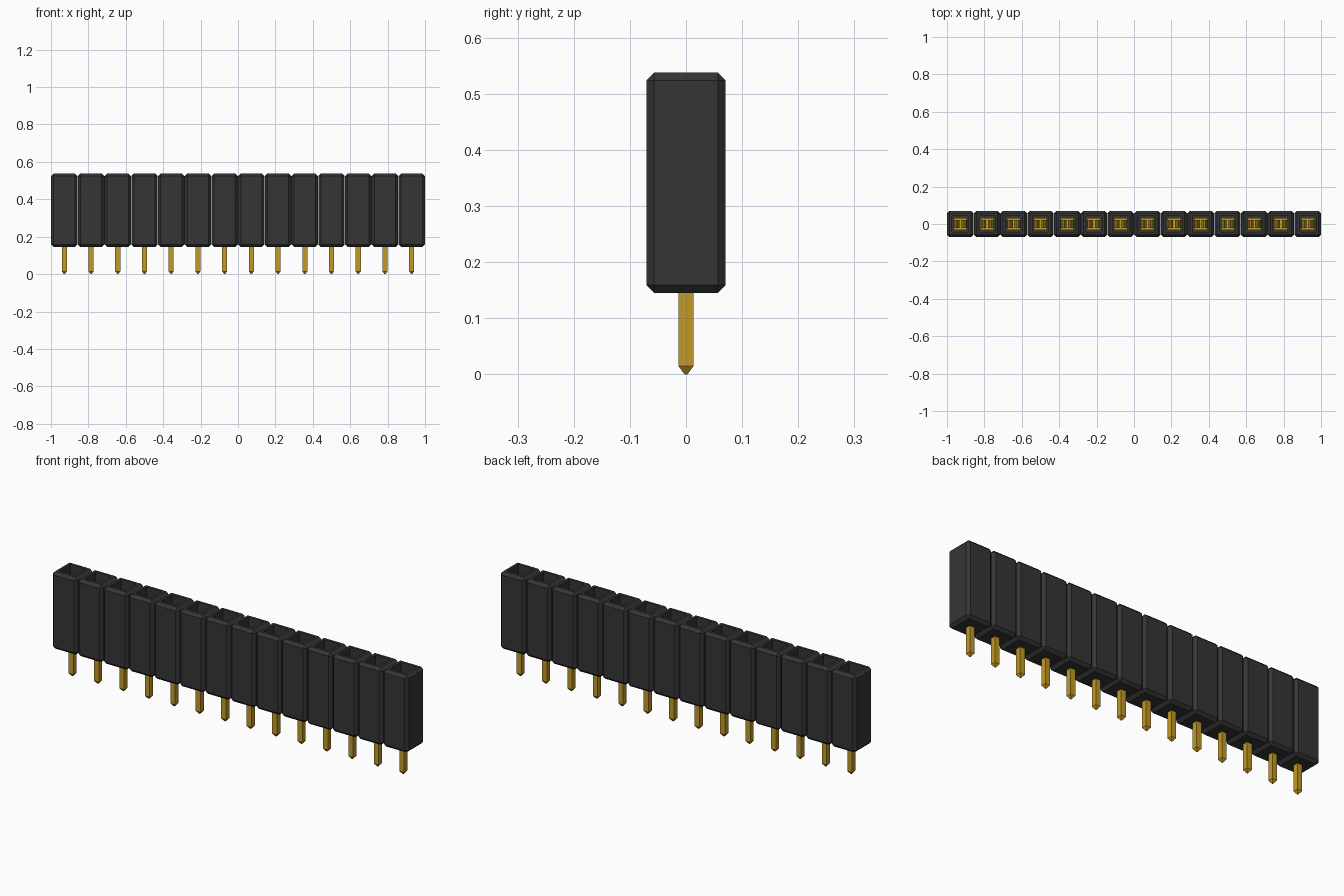
import bpy, bmesh
from mathutils import Matrix

cube = bpy.data.objects.get("Cube")
if cube:
    bpy.data.objects.remove(cube)

COUNT, PITCH = 14, 2 / 14
HALF, CH = 0.0707, 0.014          # housing half width and chamfer
Z0, Z1 = 0.145, 0.538             # housing bottom and top
HOLE, FLOOR = 0.038, 0.19         # socket half width and floor height


def material(name, rgb):
    m = bpy.data.materials.new(name)
    m.use_nodes = True
    m.diffuse_color = (*rgb, 1)
    m.node_tree.nodes["Principled BSDF"].inputs["Base Color"].default_value = (*rgb, 1)
    return m


black = material("black plastic", (0.036, 0.036, 0.036))
gold = material("gold metal", (0.54, 0.32, 0.02))


def box(bm, x0, x1, y0, y1, z0, z1):
    mat = Matrix.Translation(((x0 + x1) / 2, (y0 + y1) / 2, (z0 + z1) / 2)) \
        @ Matrix.Diagonal((x1 - x0, y1 - y0, z1 - z0, 1))
    return bmesh.ops.create_cube(bm, size=1, matrix=mat)["verts"]


def finish(name, bm, mat):
    mesh = bpy.data.meshes.new(name)
    bmesh.ops.recalc_face_normals(bm, faces=bm.faces)
    bm.to_mesh(mesh)
    bm.free()
    mesh.materials.append(mat)
    return mesh


# Housing block: chamfered box with a square socket sunk into the top
bm = bmesh.new()
box(bm, -HALF, HALF, -HALF, HALF, Z0, Z1)
bmesh.ops.bevel(bm, geom=bm.edges[:], offset=CH, segments=1, affect='EDGES')
top = max(bm.faces, key=lambda f: f.calc_center_median().z)
bmesh.ops.inset_region(bm, faces=[top], thickness=HALF - CH - HOLE)
wall = bmesh.ops.extrude_discrete_faces(bm, faces=[top])["faces"][0]
for v in wall.verts:
    v.co.z = FLOOR
housing_mesh = finish("housing", bm, black)

# Pin: square post with a tapered tip
bm = bmesh.new()
P = 0.0135
box(bm, -P, P, -P, P, 0.015, FLOOR + 0.005)
tip = min(bm.faces, key=lambda f: f.calc_center_median().z)
end = bmesh.ops.extrude_discrete_faces(bm, faces=[tip])["faces"][0]
for v in end.verts:
    v.co = (v.co.x * 0.2, v.co.y * 0.2, 0)
pin_mesh = finish("pin", bm, gold)

# Contact: base plate and two leaves that pinch together, then flare at the top
bm = bmesh.new()
box(bm, -0.036, 0.036, -0.031, 0.031, FLOOR + 0.002, FLOOR + 0.01)
leaf = [(0.035, FLOOR + 0.006), (0.033, 0.27), (0.012, 0.38), (0.024, 0.44)]
T = 0.007
for s in (-1, 1):
    rings = []
    for x, z in leaf:
        rings.append([bm.verts.new((s * a, b, z)) for a, b in
                      ((x, -0.022), (x, 0.022), (x - T, 0.022), (x - T, -0.022))])
    for a, b in zip(rings, rings[1:]):
        for i in range(4):
            j = (i + 1) % 4
            bm.faces.new((a[i], a[j], b[j], b[i]))
    bm.faces.new(rings[0])
    bm.faces.new(rings[-1])
contact_mesh = finish("contact", bm, gold)

# Repeat the unit along the row
for i in range(COUNT):
    x = (i - (COUNT - 1) / 2) * PITCH
    for name, mesh in (("housing", housing_mesh), ("pin", pin_mesh), ("contact", contact_mesh)):
        ob = bpy.data.objects.new(f"{name}_{i + 1}", mesh)
        ob.location.x = x
        bpy.context.collection.objects.link(ob)
